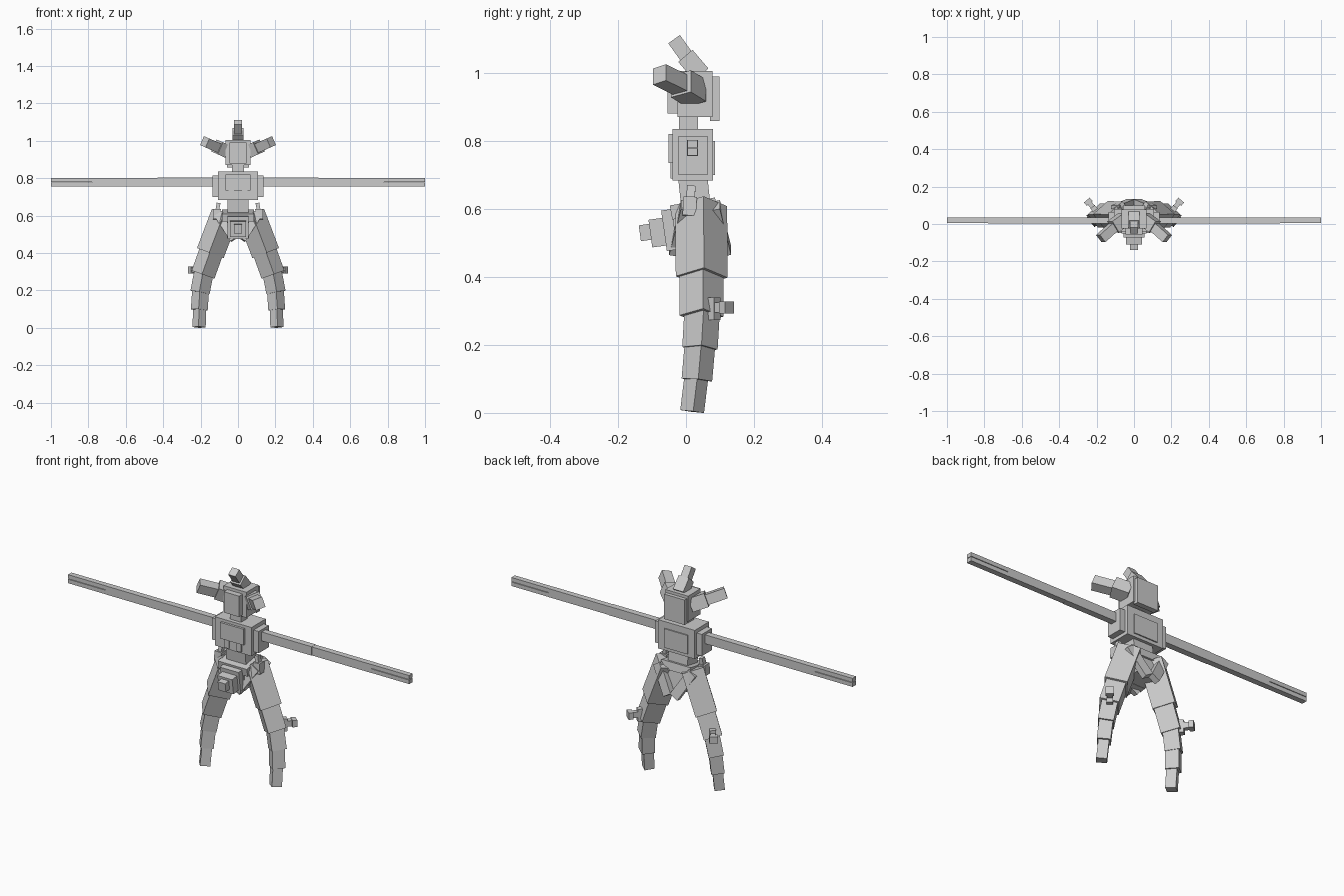
import bpy
from mathutils import Matrix, Vector
from math import radians

cube = bpy.data.objects.get("Cube")
if cube:
    bpy.data.objects.remove(cube, do_unlink=True)

grey = bpy.data.materials.new("plain grey")
grey.use_nodes = True
COLOUR = (0.6, 0.6, 0.6, 1)
grey.diffuse_color = COLOUR
grey.node_tree.nodes["Principled BSDF"].inputs["Base Color"].default_value = COLOUR


def add_cube(name, matrix):
    bpy.ops.mesh.primitive_cube_add(size=1)
    ob = bpy.context.object
    ob.name = name
    ob.data.transform(matrix)
    ob.data.materials.append(grey)
    return ob


def block(name, lo, hi, tilt=0):
    """Box between two corners, optionally tilted about the x axis."""
    lo, hi = Vector(lo), Vector(hi)
    return add_cube(name, Matrix.Translation((lo + hi) / 2)
                    @ Matrix.Rotation(radians(tilt), 4, 'X')
                    @ Matrix.Diagonal((*(hi - lo), 1)))


def bar(name, start, end, width, depth=None, roll=0):
    """Box running from start to end, rolled about its own axis."""
    start, end = Vector(start), Vector(end)
    axis = (end - start).normalized()
    side = Vector((0, 1, 0)).cross(axis).normalized()
    turn = Matrix((side, axis.cross(side), axis)).transposed().to_4x4()
    return add_cube(name, Matrix.Translation((start + end) / 2) @ turn
                    @ Matrix.Rotation(radians(roll), 4, 'Z')
                    @ Matrix.Diagonal((width, depth or width, (end - start).length, 1)))


def pair(ob):
    """Mirror a left-hand part to the right."""
    ob.name = ob.name + "_pair"
    mod = ob.modifiers.new("mirror", 'MIRROR')
    mod.use_axis[0] = True
    mod.use_clip = False
    mod.use_mirror_merge = False


# Head, neck and crest
block("head", (-.067, -.025, .87), (.067, .078, 1.005))
block("face_plate", (-.045, -.055, .88), (.045, -.02, .99))
block("head_back_plate", (-.06, .07, .858), (.06, .098, .99))
block("neck", (-.032, -.02, .82), (.032, .035, .88))
bar("crest_base", (0, .045, .995), (0, -.002, 1.05), .06, .055)
bar("crest_tip", (0, .01, 1.036), (0, -.035, 1.099), .042, .042)
pair(bar("side_horn_base", (.05, .03, .94), (.112, -.015, .968), .07, .07))
pair(bar("side_horn_tip", (.08, .01, .952), (.178, -.078, .995), .052, .05))

# Chest with stepped shoulders
block("chest", (-.107, -.04, .683), (.107, .08, .835))
block("shoulder_block", (-.137, -.022, .70), (.137, .063, .815))
block("chest_plate", (-.068, -.052, .735), (.068, -.035, .82))
block("back_plate", (-.068, .075, .70), (.068, .086, .80))
pair(block("chest_tab", (.022, -.046, .69), (.05, -.036, .74)))

# Arms ending in two stacked fingers
pair(block("upper_arm", (.13, .003, .756), (.43, .036, .803)))
pair(block("forearm", (.43, .004, .757), (.78, .035, .802)))
pair(block("lower_finger", (.77, .005, .757), (1, .034, .778)))
pair(block("upper_finger", (.77, .005, .781), (1, .034, .802)))

# Waist and pelvis
block("abdomen", (-.057, -.018, .60), (.057, .068, .69), 6)
block("belt", (-.085, -.045, .58), (.085, .09, .622), 10)
block("pelvis", (-.06, -.035, .49), (.06, .09, .60), 8)
for name, half, front, back, low, high in (
        ("front_guard_base", .055, -.065, .0, .48, .60),
        ("front_guard", .043, -.105, -.05, .49, .572),
        ("front_guard_tip", .022, -.136, -.09, .508, .555)):
    block(name, (-half, front, low), (half, back, high), 8)
pair(bar("front_strap", (.105, .0, .61), (.018, -.035, .475), .05, .03))
pair(bar("back_strap", (.10, .085, .61), (.018, .118, .475), .05, .03))
pair(bar("hip_horn_base", (.115, .01, .58), (.112, .012, .635), .04, .04))
pair(bar("hip_horn_tip", (.112, .012, .62), (.104, .016, .667), .02, .025))

# Legs: tapering segments set corner-forward
joints = [("thigh", (.068, .045, .61), (.148, .046, .40), .108),
          ("knee", (.135, .045, .43), (.187, .045, .285), .092),
          ("shin", (.18, .048, .31), (.203, .041, .19), .074),
          ("ankle", (.2, .041, .20), (.207, .032, .097), .064),
          ("foot", (.205, .031, .11), (.208, .018, .004), .05)]
for name, top, bottom, size in joints:
    pair(bar(name, top, bottom, size, size, 40))

# Hooked spur behind each knee
pair(bar("spur_base", (.2, .065, .306), (.222, .092, .306), .066, .03))
pair(bar("spur_shaft", (.22, .09, .31), (.24, .115, .31), .03, .025))
pair(bar("spur_tip", (.237, .11, .31), (.252, .128, .31), .036, .04))
